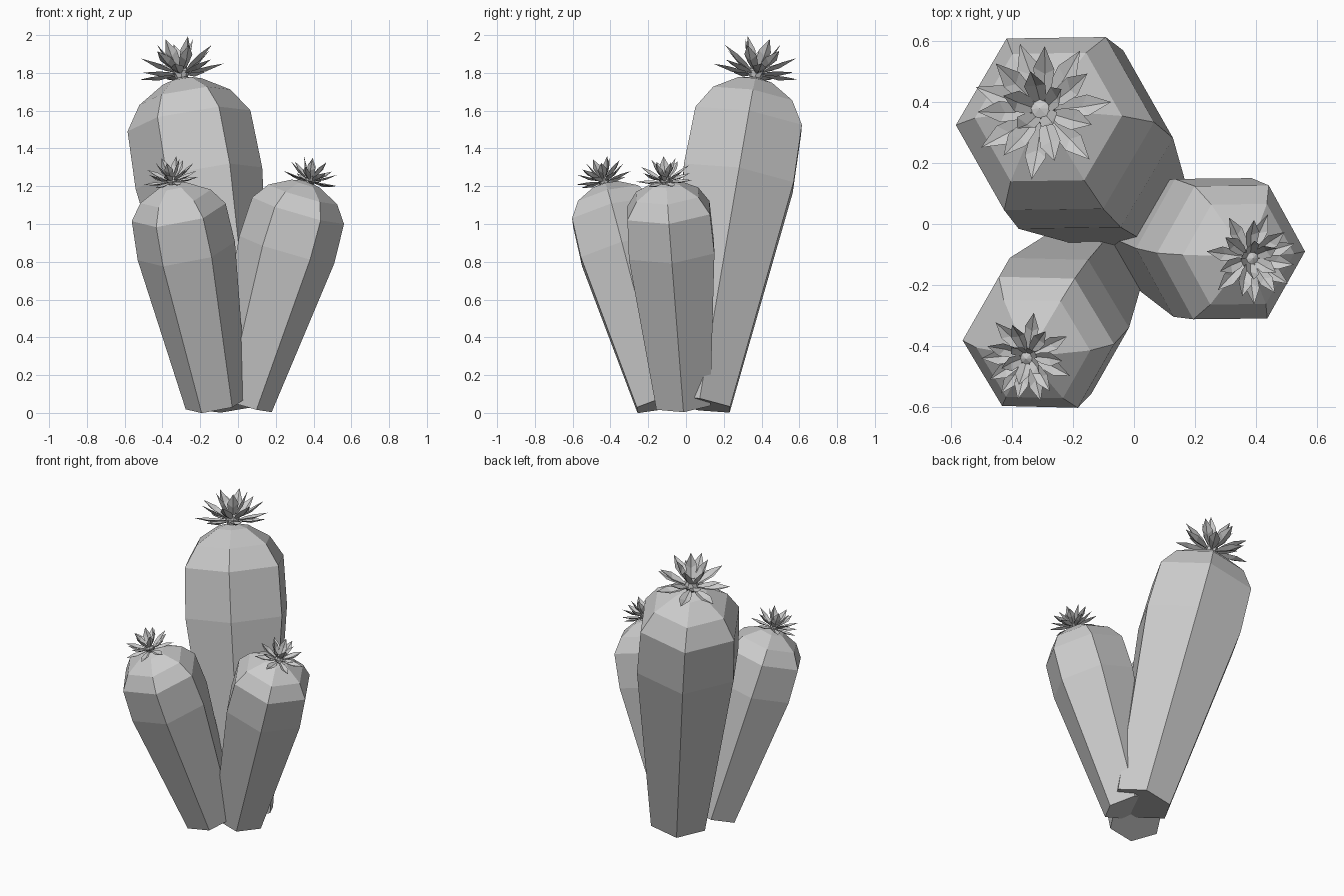
import bpy
import bmesh
from math import cos, sin, pi, radians
from mathutils import Vector, Matrix

cube = bpy.data.objects.get("Cube")
if cube:
    bpy.data.objects.remove(cube, do_unlink=True)

# Single matte grey
grey = bpy.data.materials.new("plain grey")
grey.use_nodes = True
GREY = (0.6, 0.6, 0.6, 1)
grey.diffuse_color = GREY
grey.node_tree.nodes["Principled BSDF"].inputs["Base Color"].default_value = GREY


def finish(name, bm, matrix):
    mesh = bpy.data.meshes.new(name)
    bm.to_mesh(mesh)
    bm.free()
    mesh.materials.append(grey)
    obj = bpy.data.objects.new(name, mesh)
    obj.matrix_world = matrix
    bpy.context.collection.objects.link(obj)


def frame(origin, axis):
    turn = Vector((0, 0, 1)).rotation_difference(axis)
    return Matrix.Translation(origin) @ turn.to_matrix().to_4x4()


# Six-sided stem: rings of growing radius, then a rounded crown
def stem(name, base, axis, radii, sides=6):
    bm = bmesh.new()
    rings = []
    for t, r in zip((0, 0.69, 0.865, 0.937, 0.985), radii):
        z = t * axis.length
        rings.append([bm.verts.new((r * cos(2 * pi * i / sides), r * sin(2 * pi * i / sides), z))
                      for i in range(sides)])
    for low, high in zip(rings, rings[1:]):
        for i in range(sides):
            j = (i + 1) % sides
            bm.faces.new((low[i], low[j], high[j], high[i]))
    bm.faces.new(rings[0][::-1])
    tip = bm.verts.new((0, 0, axis.length))
    for i in range(sides):
        bm.faces.new((rings[-1][i], rings[-1][(i + 1) % sides], tip))
    finish(name, bm, frame(base, axis))


# Pointed petal folded along its midrib
def petal(bm, length, width, lift, angle):
    place = Matrix.Rotation(angle, 4, 'Z') @ Matrix.Rotation(-lift, 4, 'Y')
    rib = [bm.verts.new(place @ Vector((x * length, 0, z * length)))
           for x, z in ((0.08, 0), (0.55, -0.06), (1, 0.02))]
    for side in (-1, 1):
        edge = [bm.verts.new(place @ Vector((x * length, side * w * width, 0.02 * length)))
                for x, w in ((0.38, 0.8), (0.66, 1))]
        loop = [rib[0], rib[1], edge[1], edge[0]]
        tip = [rib[1], rib[2], edge[1]]
        for face in (loop, tip):
            bm.faces.new(face if side < 0 else face[::-1])
    # Normals point to the upper side of the petal
    bm.normal_update()


# Flower: three rows of petals around a small faceted button
def flower(name, centre, axis, size, phase):
    bm = bmesh.new()
    rows = ((7, 1.0, 5, 0), (7, 0.98, 30, 0.5), (5, 0.9, 60, 0.25))
    for count, length, lift, shift in rows:
        for i in range(count):
            petal(bm, size * length, size * 0.15, radians(lift),
                  phase + 2 * pi * (i + shift) / count)
    bmesh.ops.create_uvsphere(bm, u_segments=8, v_segments=4, radius=size * 0.19,
                              matrix=Matrix.Translation((0, 0, size * 0.06)))
    finish(name, bm, frame(centre, axis))


BIG = (0.19, 0.34, 0.33, 0.245, 0.105)
SMALL = (0.165, 0.262, 0.253, 0.19, 0.08)

# Name, base, tip, ring radii, flower centre, flower size, flower turn
plants = (
    ("tall", (0, 0.07, 0.045), (-0.3, 0.37, 1.78), BIG, (-0.3, 0.37, 1.79), 0.235, 0.1),
    ("left", (0.02, -0.015, 0.05), (0.365, -0.105, 1.23), SMALL, (0.38, -0.11, 1.222), 0.155, 0.3),
    ("right", (-0.115, -0.12, 0.05), (-0.345, -0.43, 1.22), SMALL, (-0.348, -0.433, 1.222), 0.155, 0.5),
)
for name, base, tip, radii, centre, size, phase in plants:
    axis = Vector(tip) - Vector(base)
    stem(name + "_cactus_stem", Vector(base), axis, radii)
    flower(name + "_cactus_flower", Vector(centre), axis, size, phase)
